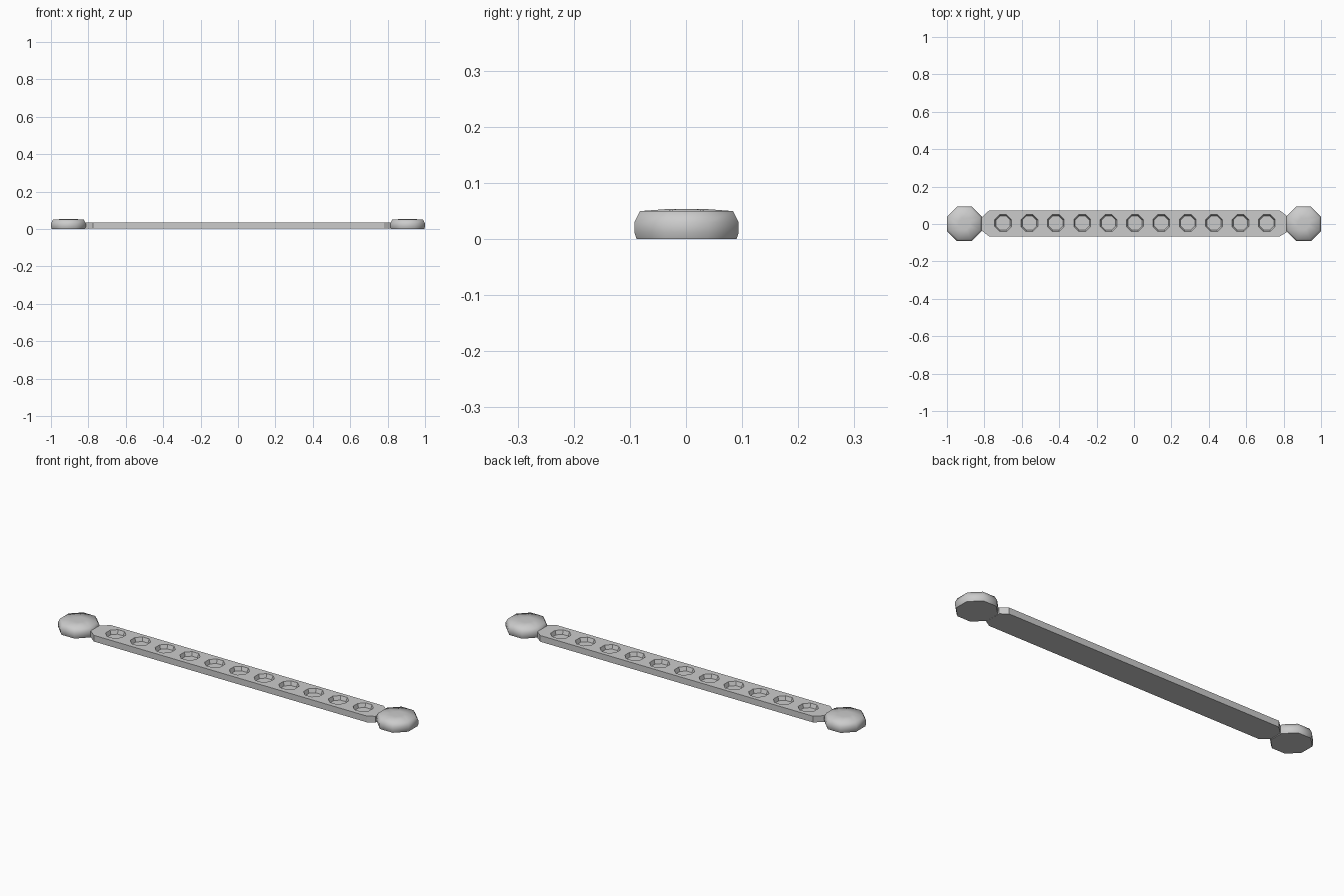
import bpy, bmesh, math

if "Cube" in bpy.data.objects:
    bpy.data.objects.remove(bpy.data.objects["Cube"])

def loft(name, rings):
    """Closed solid from stacked rings of points."""
    bm = bmesh.new()
    loops = [[bm.verts.new(p) for p in r] for r in rings]
    n = len(loops[0])
    bm.faces.new(loops[0][::-1])
    bm.faces.new(loops[-1])
    for a, b in zip(loops, loops[1:]):
        for i in range(n):
            j = (i + 1) % n
            bm.faces.new((a[i], a[j], b[j], b[i]))
    bmesh.ops.recalc_face_normals(bm, faces=bm.faces)
    me = bpy.data.meshes.new(name)
    bm.to_mesh(me)
    bm.free()
    ob = bpy.data.objects.new(name, me)
    bpy.context.collection.objects.link(ob)
    return ob

def octagon(x, y, r, z):
    # r is the distance from the centre to a flat side
    c = r / math.cos(math.pi / 8)
    return [(x + c * math.cos((k + .5) * math.pi / 4),
             y + c * math.sin((k + .5) * math.pi / 4), z) for k in range(8)]

# bar with chamfered ends
outline = [(-.815, -.035), (-.775, -.066), (.78, -.066), (.815, -.045),
           (.815, .045), (.78, .072), (-.775, .072), (-.815, .035)]
bar = loft("bar", [[(x, y, z) for x, y in outline] for z in (.002, .034)])

# row of eleven shallow octagonal pockets
for i in range(11):
    x = -.70 + i * .141
    cut = loft("pocket_cutter", [octagon(x, .005, .038, .014),
                                 octagon(x, .005, .045, .034),
                                 octagon(x, .005, .045, .06)])
    cut.hide_render = True
    cut.hide_set(True)
    mod = bar.modifiers.new("pocket", 'BOOLEAN')
    mod.operation = 'DIFFERENCE'
    mod.solver = 'EXACT'
    mod.object = cut

# rounded octagonal end knobs
for side, s in (("left", -1), ("right", 1)):
    x = s * .907
    knob = loft(side + "_knob", [octagon(x, .001, r, z) for r, z in
                ((.089, 0), (.093, .012), (.093, .03), (.083, .05), (.03, .054))])
    bpy.ops.object.select_all(action='DESELECT')
    bpy.context.view_layer.objects.active = knob
    knob.select_set(True)
    bpy.ops.object.shade_smooth_by_angle(angle=math.radians(60))
